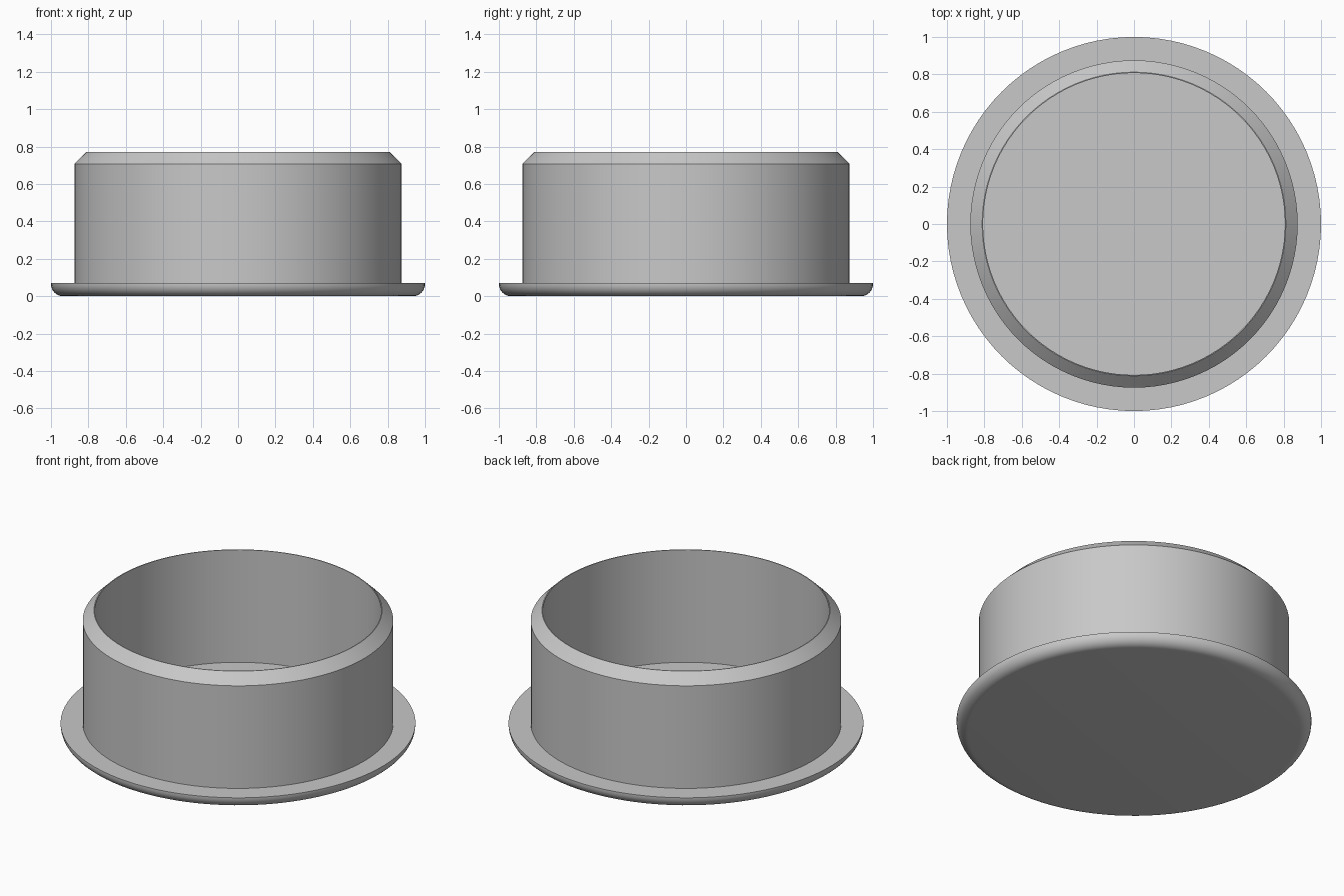
import bpy, bmesh, math

if "Cube" in bpy.data.objects:
    bpy.data.objects.remove(bpy.data.objects["Cube"])

SEGMENTS = 96

grey = bpy.data.materials.new("light_grey")
grey.diffuse_color = (0.58, 0.58, 0.58, 1)
grey.use_nodes = True
grey.node_tree.nodes["Principled BSDF"].inputs["Base Color"].default_value = grey.diffuse_color


def lathe(name, profile):
    """Spin an (r, z) profile round the z axis into a closed shell."""
    bm = bmesh.new()
    verts = [bm.verts.new((r, 0, z)) for r, z in profile]
    edges = [bm.edges.new(pair) for pair in zip(verts, verts[1:])]
    bmesh.ops.spin(bm, geom=verts + edges, cent=(0, 0, 0), axis=(0, 0, 1),
                   angle=math.tau, steps=SEGMENTS, use_duplicate=False)
    bmesh.ops.remove_doubles(bm, verts=bm.verts, dist=1e-4)
    bmesh.ops.recalc_face_normals(bm, faces=bm.faces)
    mesh = bpy.data.meshes.new(name)
    bm.to_mesh(mesh)
    bm.free()
    mesh.materials.append(grey)
    obj = bpy.data.objects.new(name, mesh)
    bpy.context.collection.objects.link(obj)
    bpy.ops.object.select_all(action='DESELECT')
    obj.select_set(True)
    bpy.context.view_layer.objects.active = obj
    bpy.ops.object.shade_smooth_by_angle(angle=math.radians(30))
    return obj


# Underside with a rounded lower edge on the flange
fillet = 0.065
profile = [(0, 0)]
for i in range(9):
    a = math.radians(90 * i / 8)
    profile.append((1 - fillet + fillet * math.sin(a), fillet - fillet * math.cos(a)))

# Flange top, outer wall, chamfered rim, inner wall and cup floor
profile += [(1, 0.07), (0.875, 0.07), (0.875, 0.708), (0.812, 0.77),
            (0.807, 0.77), (0.807, 0.07), (0, 0.07)]

lathe("flanged_cap", profile)
